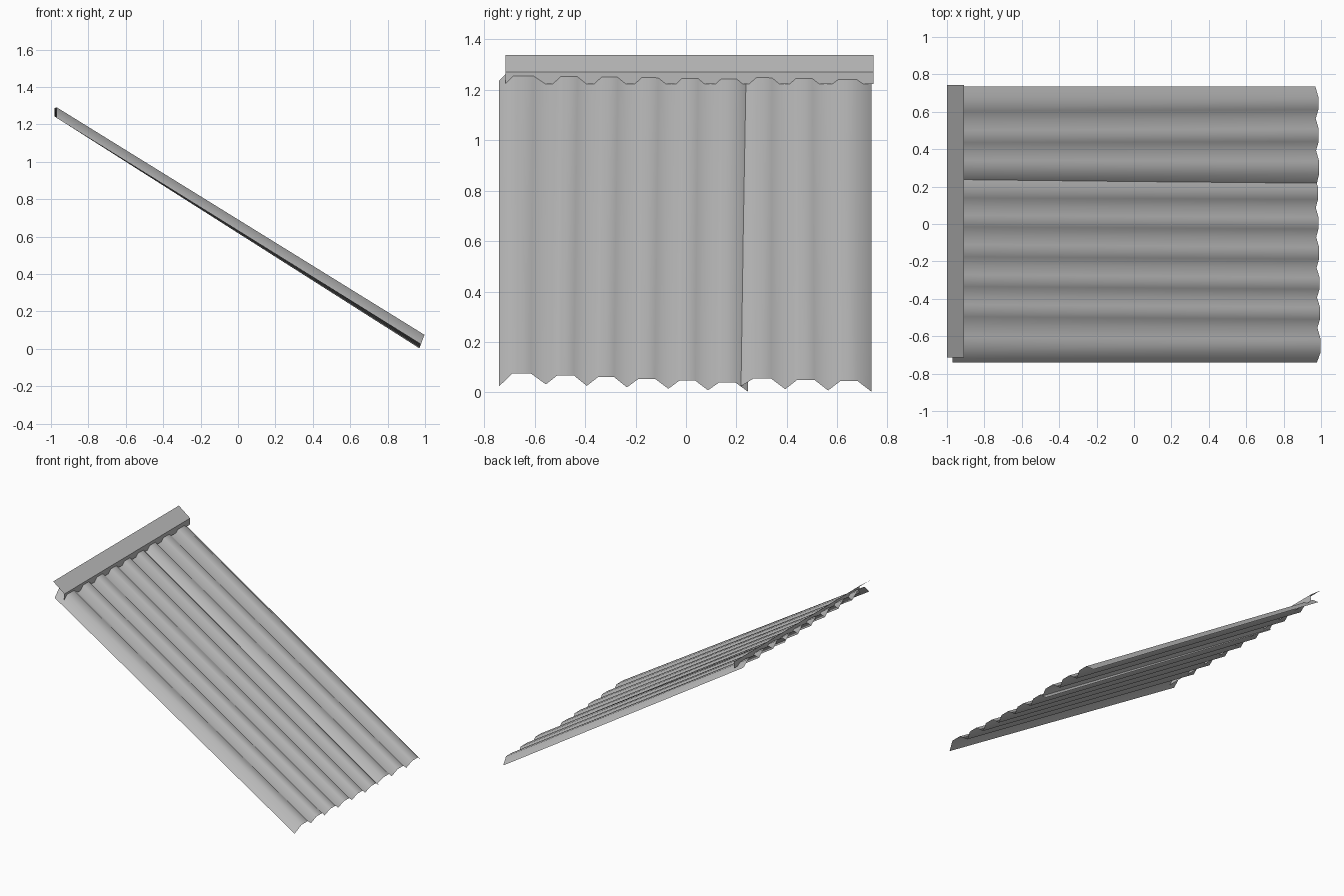
import bpy
import bmesh

cube = bpy.data.objects.get("Cube")
if cube:
    bpy.data.objects.remove(cube, do_unlink=True)

grey = bpy.data.materials.new("galvanised_grey")
grey.use_nodes = True
colour = (0.5, 0.5, 0.5, 1)
grey.diffuse_color = colour
grey.node_tree.nodes["Principled BSDF"].inputs["Base Color"].default_value = colour


def lerp(a, b, t):
    return a + (b - a) * t


def strip(name, first, second, smooth):
    """Single-skin sheet joining two matching rows of points."""
    bm = bmesh.new()
    rows = [[bm.verts.new(p) for p in row] for row in (first, second)]
    for i in range(len(first) - 1):
        bm.faces.new((rows[0][i], rows[1][i], rows[1][i + 1], rows[0][i + 1]))
    mesh = bpy.data.meshes.new(name)
    bm.to_mesh(mesh)
    bm.free()
    mesh.materials.append(grey)
    for face in mesh.polygons:
        face.use_smooth = smooth
    obj = bpy.data.objects.new(name, mesh)
    bpy.context.collection.objects.link(obj)
    return obj


def wave(valleys, edge, low, crest):
    """Corrugated (y, z) profile; low and crest are (start, end) heights."""
    n = len(valleys) - 1
    points = [(valleys[0], edge)]
    for i in range(n):
        a, b = valleys[i], valleys[i + 1]
        z = lerp(*crest, i / (n - 1))
        points += [(lerp(a, b, 0.28), z), (lerp(a, b, 0.68), z),
                   (b, lerp(*low, (i + 1) / n))]
    return points


def roof_sheet(name, eave, ridge):
    # The eave end is cut nearly square to the slope
    bottom = [(0.997 - 0.38 * (0.075 - z), y, z) for y, z in eave]
    top = [(-0.976 - 0.008 * y, y, z) for y, z in ridge]
    return strip(name, top, bottom, True)


# Wide sheet, twisted slightly so its far side sinks at the eave
roof_sheet("wide_roof_sheet",
           wave([-0.74, -0.555, -0.393, -0.234, -0.07, 0.087, 0.246],
                0.025, (0.038, 0.003), (0.075, 0.04)),
           wave([-0.74, -0.54, -0.378, -0.22, -0.058, 0.097, 0.25],
                1.235, (1.25, 1.243), (1.292, 1.285)))

# Narrow sheet lapping over the wide one
roof_sheet("narrow_roof_sheet",
           wave([0.218, 0.393, 0.563, 0.735], 0.025, (0.018, 0.003), (0.055, 0.045)),
           wave([0.236, 0.39, 0.553, 0.735], 1.252, (1.25, 1.243), (1.29, 1.285)))

# Folded ridge flashing
fold = [(-1.0, 1.338), (-0.909, 1.27), (-0.911, 1.222)]
strip("ridge_flashing",
      [(x, 0.742, z) for x, z in fold],
      [(x, -0.715, z) for x, z in fold], False)
